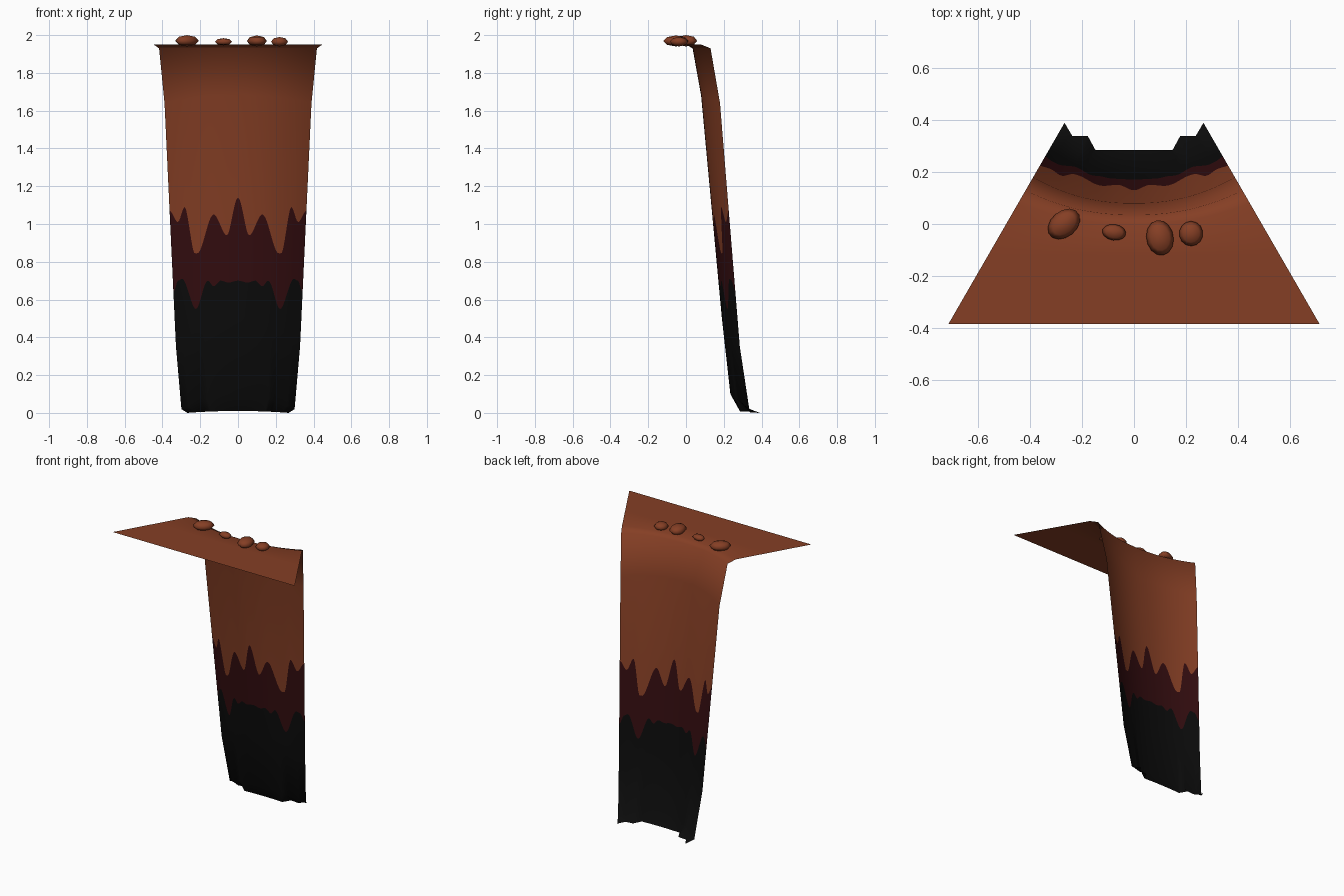
import bpy
import bmesh
from math import radians
from mathutils import Matrix

cube = bpy.data.objects.get("Cube")
if cube:
    bpy.data.objects.remove(cube)


def material(name, rgb):
    m = bpy.data.materials.new(name)
    m.use_nodes = True
    m.diffuse_color = (*rgb, 1)
    m.node_tree.nodes["Principled BSDF"].inputs["Base Color"].default_value = (*rgb, 1)
    return m


CLAY = material("clay brown", (0.235, 0.049, 0.018))
MAROON = material("dark maroon", (0.034, 0.004, 0.005))
BLACK = material("charred black", (0.0035, 0.0035, 0.0035))


def interp(points, t, smooth=False):
    """Read a value from a list of (position, value) points."""
    for (a, va), (b, vb) in zip(points, points[1:]):
        if t <= b:
            f = max(0, (t - a) / (b - a))
            if smooth:
                f = f * f * (3 - 2 * f)
            return va + (vb - va) * f
    return points[-1][1]


def finish(name, bm, mats):
    mesh = bpy.data.meshes.new(name)
    bm.to_mesh(mesh)
    bm.free()
    for m in mats:
        mesh.materials.append(m)
    for p in mesh.polygons:
        p.use_smooth = True
    obj = bpy.data.objects.new(name, mesh)
    bpy.context.collection.objects.link(obj)
    return obj


# Cliff profiles (y, z) at the middle and at the side edges, top to bottom
MIDDLE = [(0.0, 1.95), (0.035, 1.93), (0.08, 1.68), (0.19, 0.5), (0.235, 0.1), (0.285, 0.01)]
EDGE = [(0.08, 1.95), (0.13, 1.93), (0.18, 1.64), (0.285, 0.35), (0.335, 0.02), (0.39, 0.0)]
FOOT = [(0, 0.285), (0.555, 0.285), (0.667, 0.34), (0.889, 0.34), (1, 0.39)]

# Jagged colour borders: height against distance from the middle
UPPER = [(0, 1.14), (0.17, 0.94), (0.36, 1.05), (0.62, 0.845), (0.66, 0.845),
         (0.78, 1.09), (0.89, 1.01), (1, 1.07)]
LOWER = [(0, 0.7), (0.15, 0.69), (0.27, 0.7), (0.38, 0.67), (0.47, 0.7),
         (0.67, 0.55), (0.86, 0.71), (0.92, 0.7), (1, 0.64)]


def half_width(y):
    return 0.715 - (y + 0.385) * 0.577


def column(s):
    """Points of one strip: plateau front, over the lip, down to the foot."""
    a = abs(s)
    t = a ** 2.2
    line = [(m[0] + (e[0] - m[0]) * t, m[1] + (e[1] - m[1]) * t, e[0])
            for m, e in zip(MIDDLE, EDGE)]
    line[-1] = (interp(FOOT, a), line[-1][1], EDGE[-1][0])
    rising = line[::-1]
    y_at = [(z, y) for y, z, _ in rising]
    e_at = [(z, e) for _, z, e in rising]
    borders = []
    for table in (UPPER, LOWER):
        z = interp(table, a, True)
        borders.append((interp(y_at, z), z, interp(e_at, z)))
    plateau = [(y, 1.95, y) for y in (-0.385, -0.12)]
    rows = plateau + line[:3] + borders + line[3:]
    return [(s * half_width(e), y, z) for y, z, e in rows]


# Plateau and cliff face as one sheet
STRIPS = 108
bm = bmesh.new()
grid = [[bm.verts.new(p) for p in column(2 * i / STRIPS - 1)] for i in range(STRIPS + 1)]
for left, right in zip(grid, grid[1:]):
    for r in range(len(left) - 1):
        face = bm.faces.new((left[r], right[r], right[r + 1], left[r + 1]))
        face.material_index = 0 if r < 5 else 1 if r == 5 else 2
finish("cliff", bm, (CLAY, MAROON, BLACK))


# Loose stones along the plateau
def stone(name, centre, size, turn):
    bm = bmesh.new()
    bmesh.ops.create_uvsphere(
        bm, u_segments=14, v_segments=4, radius=0.5,
        matrix=Matrix.Translation(centre) @ Matrix.Rotation(radians(turn), 4, "Z")
        @ Matrix.Diagonal((*size, 1)))
    finish(name, bm, [CLAY])


stone("large_stone", (-0.27, 0.0, 1.97), (0.14, 0.1, 0.06), 40)
stone("small_stone", (-0.077, -0.032, 1.965), (0.092, 0.062, 0.038), -8)
stone("long_stone", (0.1, -0.053, 1.969), (0.105, 0.137, 0.058), 10)
stone("round_stone", (0.22, -0.037, 1.965), (0.092, 0.096, 0.05), 0)
